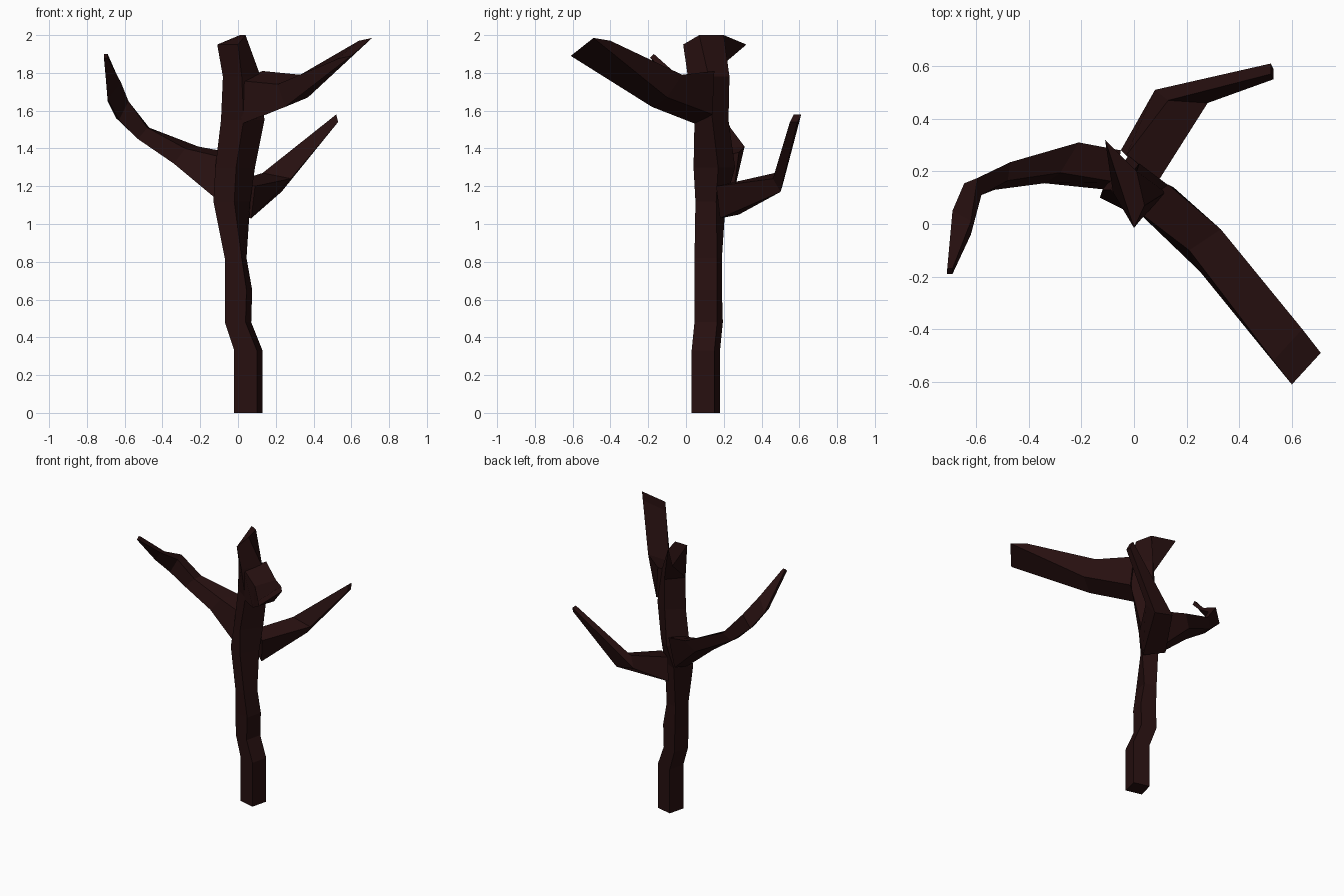
import bpy
import bmesh
from mathutils import Vector

default_cube = bpy.data.objects.get("Cube")
if default_cube:
    bpy.data.objects.remove(default_cube, do_unlink=True)

# Single dark bark colour
bark = bpy.data.materials.new("dark_bark")
bark.use_nodes = True
bark_colour = (0.02, 0.005, 0.005, 1)
bark.diffuse_color = bark_colour
shader = next(n for n in bark.node_tree.nodes if n.type == "BSDF_PRINCIPLED")
shader.inputs["Base Color"].default_value = bark_colour
shader.inputs["Roughness"].default_value = 0.9


def complete_ring(points):
    """Return four corners; a three-point ring is closed as a parallelogram."""
    corners = [Vector(point) for point in points]
    if len(corners) == 3:
        corners.append(corners[0] + corners[2] - corners[1])
    return corners


def loft_limb(name, rings):
    """Skin a four-sided, flat-shaded limb through its cross-sections."""
    bm = bmesh.new()
    loops = [[bm.verts.new(corner) for corner in complete_ring(ring)] for ring in rings]
    for lower, upper in zip(loops, loops[1:]):
        for i in range(4):
            j = (i + 1) % 4
            bm.faces.new((lower[i], lower[j], upper[j], upper[i]))
    bm.faces.new(reversed(loops[0]))
    bm.faces.new(loops[-1])
    bmesh.ops.recalc_face_normals(bm, faces=bm.faces)
    mesh = bpy.data.meshes.new(name)
    bm.to_mesh(mesh)
    bm.free()
    mesh.materials.append(bark)
    limb = bpy.data.objects.new(name, mesh)
    bpy.context.collection.objects.link(limb)
    return limb


def level_ring(height, *corners):
    """Horizontal cross-section at one height."""
    return [(x, y, height) for x, y in corners]


# Crooked trunk ending in a splayed, broken top
trunk_rings = [
    level_ring(0, (-.02, .06), (.10, .03), (.13, .15)),
    level_ring(.33, (-.02, .06), (.10, .03), (.13, .15)),
    level_ring(.48, (-.07, .075), (.04, .045), (.07, .165)),
    level_ring(.65, (-.07, .07), (.045, .045), (.075, .165)),
    level_ring(.82, (-.07, .07), (.02, .045), (.045, .165)),
    level_ring(1.12, (-.13, .1), (-.02, .05), (.065, .16)),
    level_ring(1.3, (-.12, .13), (-.01, .04), (.09, .17)),
    level_ring(1.55, (-.09, .13), (.03, .045), (.14, .14)),
    level_ring(1.78, (-.08, .12), (.02, .01), (.12, .12)),
    [(-.11, .32, 1.95), (0, -.015, 1.95), (.04, .07, 2), (.01, .2, 2)],
]
loft_limb("trunk", trunk_rings)

# Thick blunt branch reaching forward
front_branch_rings = [
    [(.02, .05, 1.53), (.15, .14, 1.58), (.13, .15, 1.81)],
    [(.25, -.18, 1.62), (.37, -.1, 1.67), (.33, -.02, 1.79)],
    [(.6, -.61, 1.89), (.71, -.49, 1.985), (.64, -.4, 1.97)],
]
loft_limb("front_branch", front_branch_rings)

# Tapered branch bending upward at the back
back_branch_rings = [
    [(.07, .18, 1.03), (.09, .16, 1.2), (-.03, .26, 1.22)],
    [(.23, .5, 1.17), (.28, .46, 1.24), (.13, .47, 1.27)],
    [(.53, .59, 1.54), (.53, .55, 1.54), (.52, .57, 1.58)],
]
loft_limb("back_branch", back_branch_rings)

# Long hooked branch curling forward on the right
right_branch_rings = [
    [(-.1, .13, 1.12), (-.08, .25, 1.15), (-.05, .28, 1.38)],
    [(-.34, .155, 1.32), (-.27, .27, 1.33), (-.21, .31, 1.41)],
    [(-.53, .13, 1.45), (-.52, .2, 1.45), (-.47, .235, 1.51)],
    [(-.63, .09, 1.55), (-.645, .155, 1.56), (-.595, .175, 1.66)],
    [(-.69, 0, 1.66), (-.69, .05, 1.65), (-.62, .01, 1.74)],
    [(-.71, -.19, 1.88), (-.71, -.17, 1.9), (-.69, -.17, 1.9)],
]
loft_limb("right_branch", right_branch_rings)
